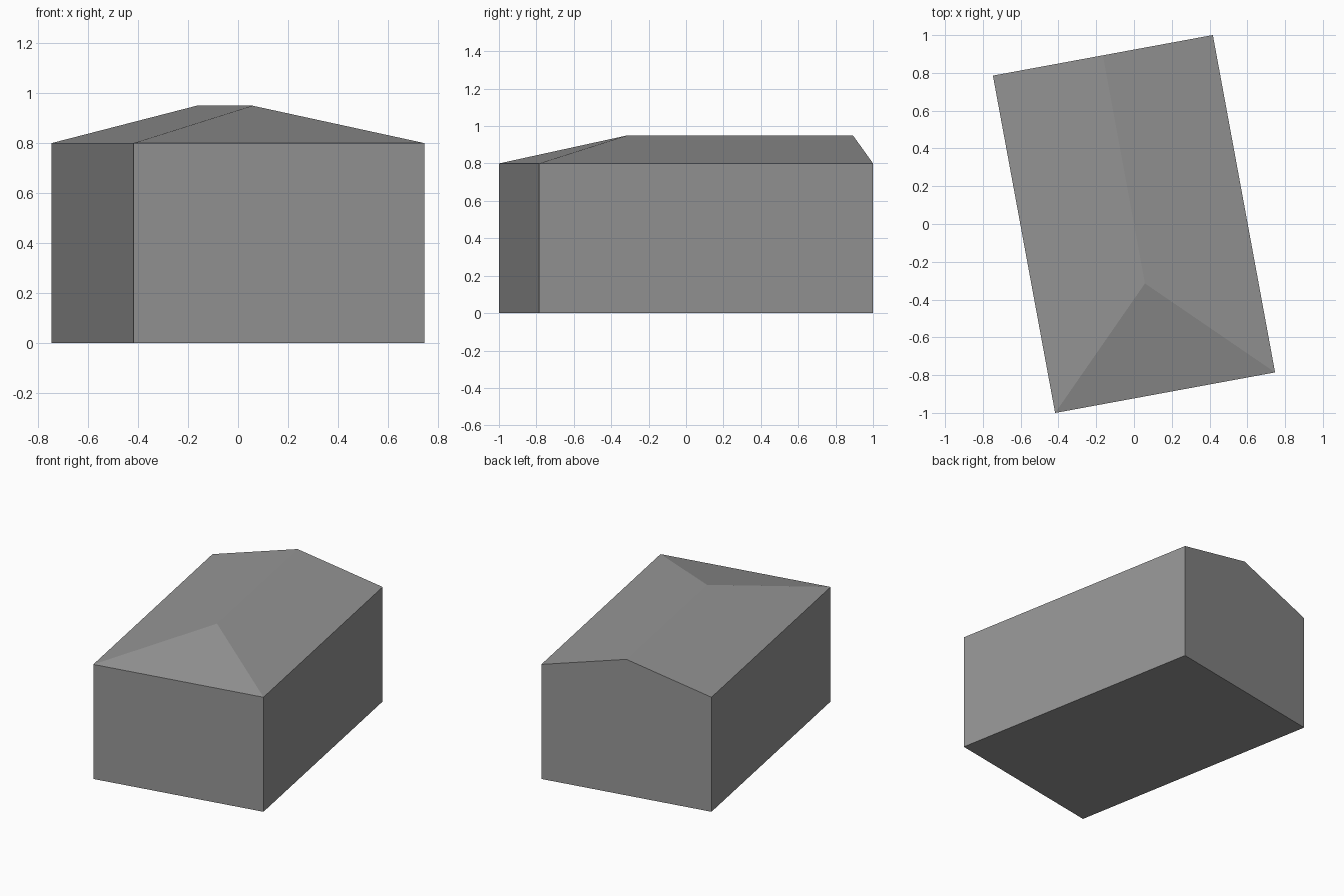
import bpy
import math

cube = bpy.data.objects.get("Cube")
if cube:
    bpy.data.objects.remove(cube, do_unlink=True)

# Main dimensions
HALF_WIDTH, HALF_LENGTH = 0.592, 0.908
EAVES, RIDGE = 0.80, 0.95
HIP_Y = -0.32          # front end of the ridge
TURN = math.radians(10.45)

grey = bpy.data.materials.new("plain grey")
grey.use_nodes = True
colour = (0.3, 0.3, 0.3, 1)
grey.diffuse_color = colour
grey.node_tree.nodes["Principled BSDF"].inputs["Base Color"].default_value = colour


def add_part(name, verts, faces):
    mesh = bpy.data.meshes.new(name)
    mesh.from_pydata(verts, [], faces)
    mesh.materials.append(grey)
    part = bpy.data.objects.new(name, mesh)
    part.rotation_euler.z = TURN
    bpy.context.collection.objects.link(part)
    return part


def rectangle(z):
    # Corners: front right, front left, back left, back right
    return [(sx * HALF_WIDTH, sy * HALF_LENGTH, z)
            for sx, sy in ((-1, -1), (1, -1), (1, 1), (-1, 1))]


ridge_back = (0, HALF_LENGTH, RIDGE)
ridge_front = (0, HIP_Y, RIDGE)

# Walls and floor, with an upright gable at the back
add_part("walls", rectangle(0) + rectangle(EAVES) + [ridge_back],
         [(3, 2, 1, 0), (0, 1, 5, 4), (1, 2, 6, 5),
          (2, 3, 7, 8, 6), (3, 0, 4, 7)])

# Roof: two slopes and a hip at the front
add_part("roof", rectangle(EAVES) + [ridge_back, ridge_front],
         [(0, 1, 5), (1, 2, 4, 5), (3, 0, 5, 4)])
